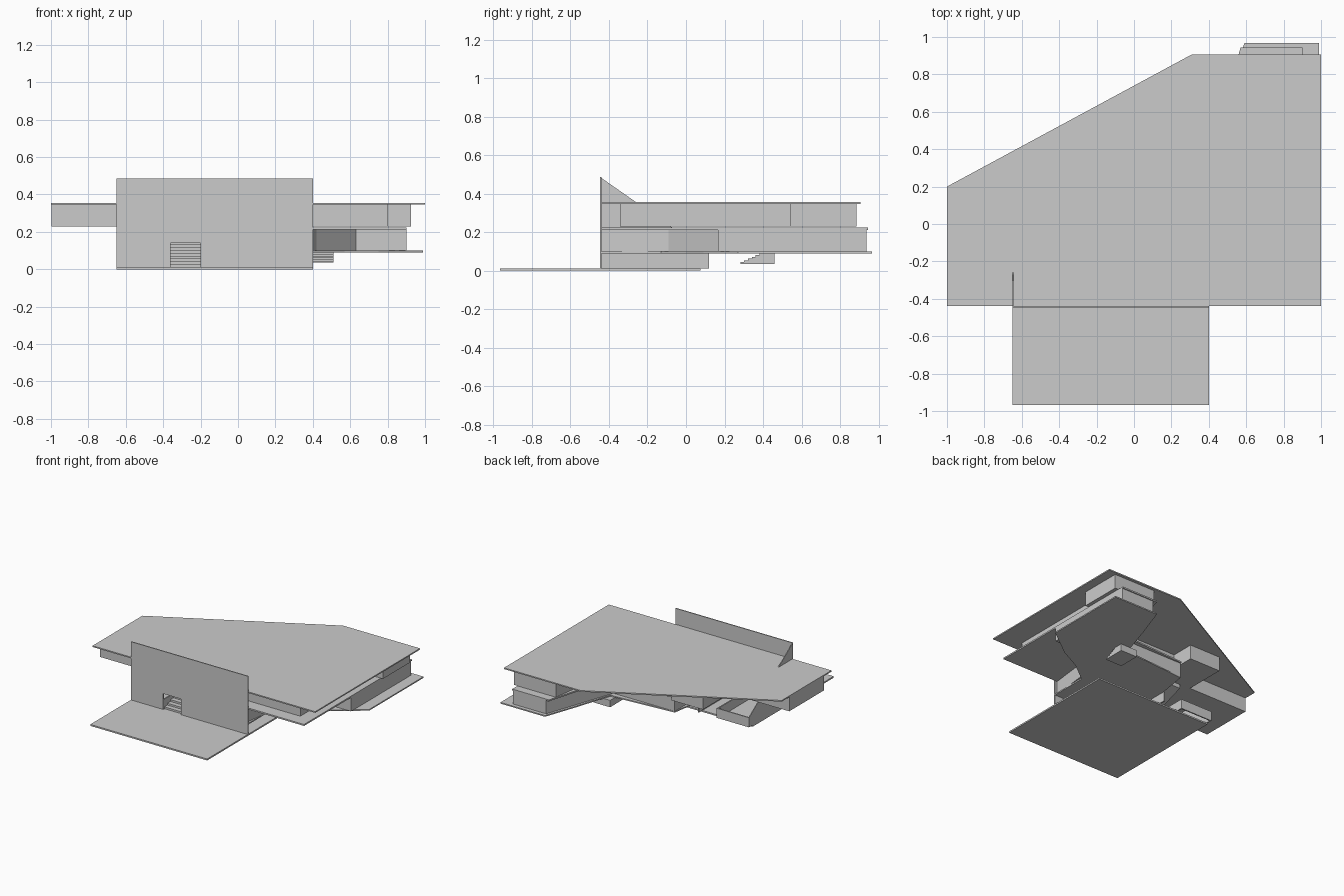
import bpy, bmesh


def prism(name, pts, lo, hi, axis='z'):
    """Extrude a closed outline: (x, y) along z, (y, z) along x, or (x, z) along y."""
    def place(p, t):
        return {'z': (p[0], p[1], t), 'x': (t, p[0], p[1]), 'y': (p[0], t, p[1])}[axis]
    bm = bmesh.new()
    low = [bm.verts.new(place(p, lo)) for p in pts]
    top = [bm.verts.new(place(p, hi)) for p in pts]
    n = len(pts)
    bm.faces.new(low)
    bm.faces.new(top)
    for i in range(n):
        bm.faces.new((low[i], low[(i + 1) % n], top[(i + 1) % n], top[i]))
    bmesh.ops.recalc_face_normals(bm, faces=bm.faces)
    me = bpy.data.meshes.new(name)
    bm.to_mesh(me)
    bm.free()
    ob = bpy.data.objects.new(name, me)
    bpy.context.collection.objects.link(ob)
    return ob


def box(name, x0, x1, y0, y1, z0, z1):
    return prism(name, [(x0, y0), (x1, y0), (x1, y1), (x0, y1)], z0, z1)


def steps(y0, z0, run, rise, n, base):
    """Stair side profile in (y, z), climbing towards +y."""
    pts = [(y0, base)]
    for i in range(n):
        pts += [(y0 + i * run, z0 + (i + 1) * rise), (y0 + (i + 1) * run, z0 + (i + 1) * rise)]
    return pts


# Paved forecourt
box("forecourt", -0.65, 0.40, -0.967, 0.075, 0.0, 0.012)

# Tall entrance wall with doorway
prism("entrance_wall", [(-0.65, 0.012), (-0.36, 0.012), (-0.36, 0.14), (-0.2, 0.14), (-0.2, 0.012),
                        (0.40, 0.012), (0.40, 0.485), (-0.65, 0.485)], -0.446, -0.438, 'y')

# Sloping side fin and low base walls
prism("side_fin", [(-0.445, 0.012), (0.12, 0.012), (0.12, 0.09), (-0.445, 0.485)], -0.65, -0.644, 'x')
box("base_back_wall", -0.65, -0.37, 0.11, 0.12, 0.012, 0.09)
box("base_side_wall_left", -0.37, -0.36, -0.44, 0.12, 0.012, 0.09)
box("base_side_wall_right", -0.20, -0.19, -0.44, 0.12, 0.012, 0.09)

# Entrance stair
n, run, rise = 14, 0.038, 0.015
stair = steps(-0.43, 0.012, run, rise, n, 0.012)
stair += [(-0.43 + n * run, 0.19), (-0.40, 0.012)]
prism("entrance_stair", stair, -0.36, -0.2, 'x')

# Lower floor slab
prism("lower_slab", [(-0.19, -0.44), (0.40, -0.44), (0.40, -0.13), (0.57, 0.0), (0.75, 0.09),
                     (0.99, 0.27), (0.99, 0.967), (0.59, 0.967), (0.50, 0.71), (0.40, 0.40),
                     (-0.15, 0.36), (-0.19, 0.12)], 0.09, 0.10)

# Lower storey rooms
prism("lower_rooms", [(-0.15, -0.438), (0.38, -0.438), (0.42, -0.09), (0.63, 0.165), (0.90, 0.165),
                      (0.90, 0.937), (0.60, 0.937), (0.52, 0.71), (0.40, 0.36), (-0.15, 0.36)],
      0.10, 0.212)

# Middle floor slab
prism("middle_slab", [(-0.19, -0.438), (0.90, -0.438), (0.90, 0.945), (0.57, 0.945), (0.50, 0.70),
                      (0.40, 0.40), (-0.15, 0.37), (-0.19, 0.12)], 0.212, 0.224)

# Upper storey rooms
prism("upper_rooms", [(-0.998, -0.343), (0.80, -0.343), (0.80, 0.54), (0.925, 0.54), (0.925, 0.885),
                      (0.55, 0.885), (0.50, 0.54), (0.38, 0.25), (-0.18, 0.25), (-0.18, 0.44),
                      (-0.46, 0.44), (-0.46, 0.10), (-0.998, 0.10)], 0.228, 0.345)

# Outside stair at the back
back = steps(0.282, 0.035, 0.02, 0.0092, 6, 0.035)
back += [(0.46, 0.091), (0.46, 0.035)]
prism("back_stair", back, 0.36, 0.51, 'x')

# Roof slab with slanted back edge
prism("roof", [(-1, -0.438), (1, -0.438), (1, 0.907), (0.31, 0.907), (-1, 0.20)], 0.345, 0.355)
